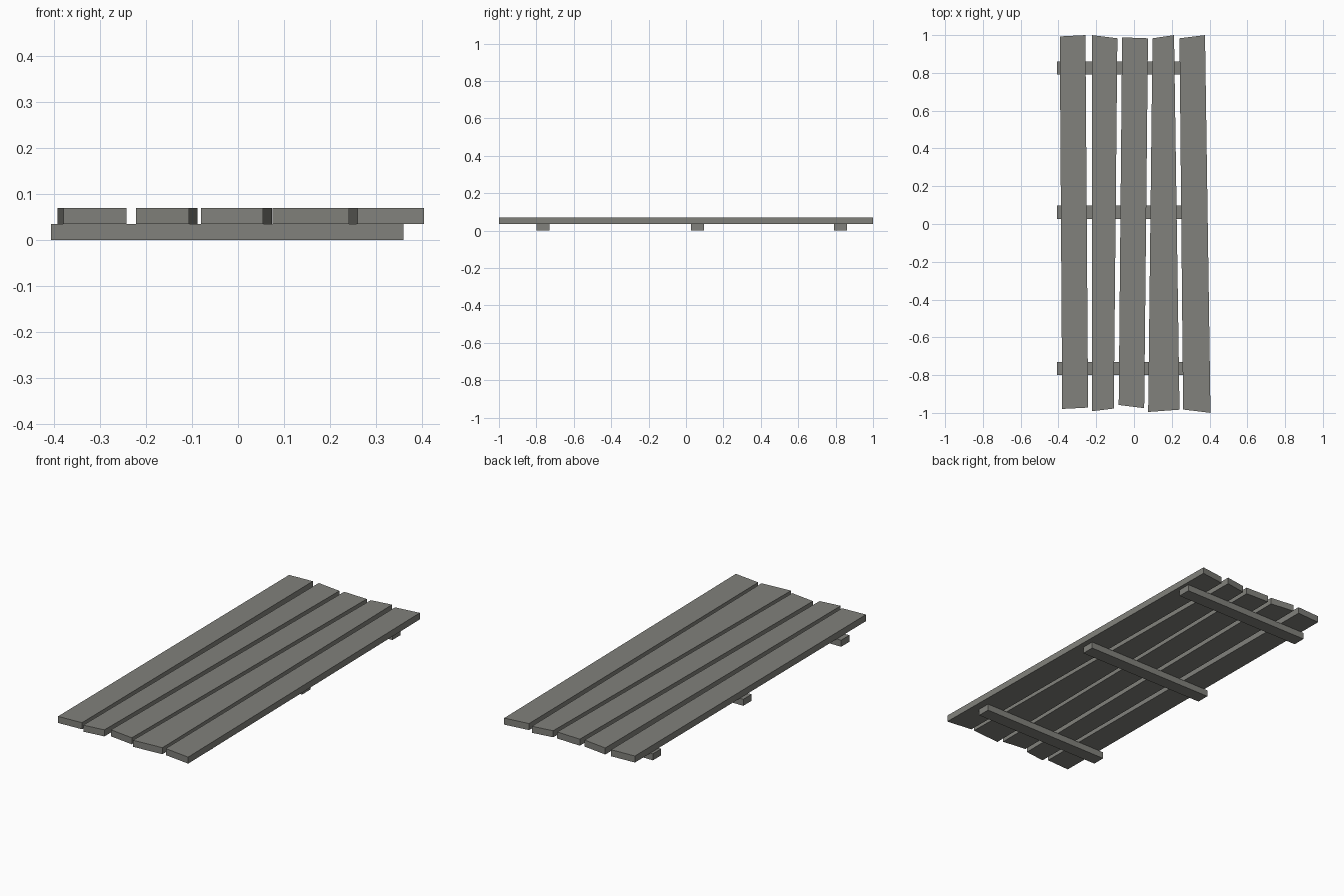
import bpy

if "Cube" in bpy.data.objects:
    bpy.data.objects.remove(bpy.data.objects["Cube"])

mat = bpy.data.materials.new("weathered grey wood")
mat.diffuse_color = (0.22, 0.22, 0.20, 1)
mat.use_nodes = True
mat.node_tree.nodes["Principled BSDF"].inputs["Base Color"].default_value = mat.diffuse_color


def slab(name, outline, z0, z1):
    """Extrude a four-corner outline (counter-clockwise) between two heights."""
    verts = [(x, y, z) for z in (z0, z1) for x, y in outline]
    faces = [(3, 2, 1, 0), (4, 5, 6, 7)]
    faces += [(i, (i + 1) % 4, (i + 1) % 4 + 4, i + 4) for i in range(4)]
    mesh = bpy.data.meshes.new(name)
    mesh.from_pydata(verts, [], faces)
    mesh.materials.append(mat)
    obj = bpy.data.objects.new(name, mesh)
    bpy.context.collection.objects.link(obj)


# Five uneven planks: front left, front right, back right, back left
planks = [
    [(-0.380, -0.979), (-0.243, -0.972), (-0.257, 1.000), (-0.393, 0.993)],
    [(-0.222, -0.991), (-0.107, -0.977), (-0.088, 0.983), (-0.222, 1.000)],
    [(-0.081, -0.958), (0.054, -0.975), (0.074, 0.983), (-0.063, 0.988)],
    [(0.075, -0.995), (0.241, -0.983), (0.212, 1.000), (0.098, 0.983)],
    [(0.260, -0.982), (0.405, -1.000), (0.376, 1.000), (0.241, 0.983)],
]
for i, outline in enumerate(planks):
    slab(f"plank_{i + 1}", outline, 0.035, 0.07)

# Three cross rails underneath
for i, y in enumerate((-0.765, 0.062, 0.826)):
    slab(f"cross_rail_{i + 1}",
         [(-0.407, y - 0.035), (0.36, y - 0.035), (0.36, y + 0.035), (-0.407, y + 0.035)],
         0.0, 0.035)
